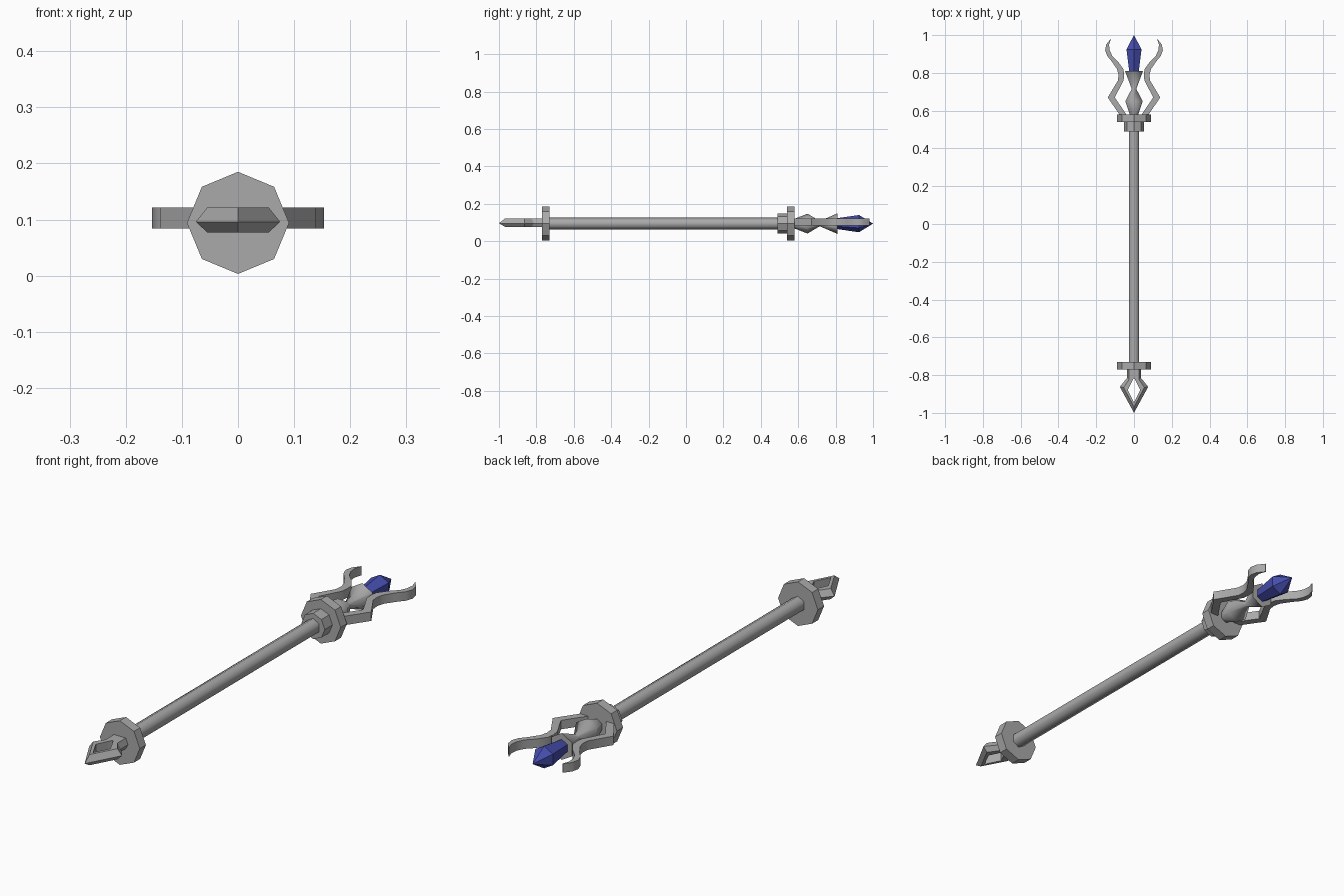
import bpy, bmesh, math
from mathutils import Vector

cube = bpy.data.objects.get("Cube")
if cube:
    bpy.data.objects.remove(cube)

AXIS_Z = 0.094


def material(name, color):
    m = bpy.data.materials.new(name)
    m.use_nodes = True
    m.diffuse_color = (*color, 1)
    m.node_tree.nodes["Principled BSDF"].inputs["Base Color"].default_value = (*color, 1)
    return m


GREY = material("grey metal", (0.4, 0.4, 0.4))
BLUE = material("blue crystal", (0.06, 0.075, 0.42))


def finish(name, bm, mat, smooth=None):
    bmesh.ops.remove_doubles(bm, verts=bm.verts, dist=0.0005)
    bmesh.ops.recalc_face_normals(bm, faces=bm.faces)
    mesh = bpy.data.meshes.new(name)
    bm.to_mesh(mesh)
    bm.free()
    mesh.materials.append(mat)
    obj = bpy.data.objects.new(name, mesh)
    bpy.context.collection.objects.link(obj)
    if smooth:
        bpy.ops.object.select_all(action='DESELECT')
        obj.select_set(True)
        bpy.context.view_layer.objects.active = obj
        bpy.ops.object.shade_smooth_by_angle(angle=math.radians(smooth))
    return obj


def turned(name, profile, sides, mat, smooth=None):
    """Revolve (y, radius) pairs about the long axis, one corner pointing up."""
    bm = bmesh.new()
    rings = []
    for y, r in profile:
        rings.append([bm.verts.new((r * math.sin(a), y, AXIS_Z + r * math.cos(a)))
                      for a in (math.tau * i / sides for i in range(sides))])
    for a, b in zip(rings, rings[1:]):
        for i in range(sides):
            j = (i + 1) % sides
            bm.faces.new((a[i], a[j], b[j], b[i]))
    bm.faces.new(rings[0])
    bm.faces.new(rings[-1])
    return finish(name, bm, mat, smooth)


# Shaft, discs and collar
turned("shaft", [(-0.75, 0.032), (0.52, 0.032)], 6, GREY, 65)
turned("lower_disc", [(-0.77, 0.091), (-0.73, 0.091)], 8, GREY)
turned("upper_disc", [(0.54, 0.091), (0.58, 0.091)], 8, GREY)
turned("collar", [(0.49, 0.053), (0.545, 0.053)], 8, GREY)

# Waisted core and its crystal
turned("core", [(0.575, 0.024), (0.65, 0.053), (0.715, 0.014), (0.81, 0.055)], 6, GREY, 65)
turned("crystal", [(0.80, 0.028), (0.925, 0.046), (1.0, 0.0002)], 6, BLUE)


# Curved prongs: a ribbon of (outer x, inner x, y), mirrored to both sides
PRONG = [(0.074, 0.037, 0.575), (0.139, 0.102, 0.67), (0.085, 0.055, 0.76),
         (0.082, 0.052, 0.79), (0.09, 0.056, 0.82), (0.117, 0.085, 0.86),
         (0.142, 0.115, 0.89), (0.153, 0.129, 0.92), (0.147, 0.132, 0.95),
         (0.124, 0.122, 0.98)]
for side, label in ((1, "left"), (-1, "right")):
    bm = bmesh.new()
    rings = [[bm.verts.new((side * x, y, z)) for x, z in
              ((xo, 0.084), (xo, 0.121), (xi, 0.121), (xi, 0.084))]
             for xo, xi, y in PRONG]
    for a, b in zip(rings, rings[1:]):
        for i in range(4):
            j = (i + 1) % 4
            bm.faces.new((a[i], a[j], b[j], b[i]))
    bm.faces.new(rings[0])
    bm.faces.new(rings[-1])
    finish(label + "_prong", bm, GREY, 40)


# Pierced spear point: bevelled frame around a diamond hole
# each column holds the rim, bevel and hole points (x, y)
HALF = [((0, -0.76), (0, -0.76), (0, -0.815)),
        ((0.037, -0.76), (0.027, -0.76), (0.005, -0.822)),
        ((0.037, -0.815), (0.027, -0.825), (0.014, -0.84)),
        ((0.075, -0.862), (0.055, -0.865), (0.033, -0.88)),
        ((0, -1.0), (0, -0.968), (0, -0.945))]
columns = HALF + [tuple((-x, y) for x, y in c) for c in HALF[-2:0:-1]]
bm = bmesh.new()
loops = []
for rim, bevel, hole in columns:
    section = [(rim, 0.096), (bevel, 0.121), (hole, 0.121), (hole, 0.077), (bevel, 0.077)]
    loops.append([bm.verts.new(Vector((p[0], p[1], z))) for p, z in section])
for k, a in enumerate(loops):
    b = loops[(k + 1) % len(loops)]
    for i in range(5):
        j = (i + 1) % 5
        bm.faces.new((a[i], a[j], b[j], b[i]))
finish("spear_point", bm, GREY, 30)
